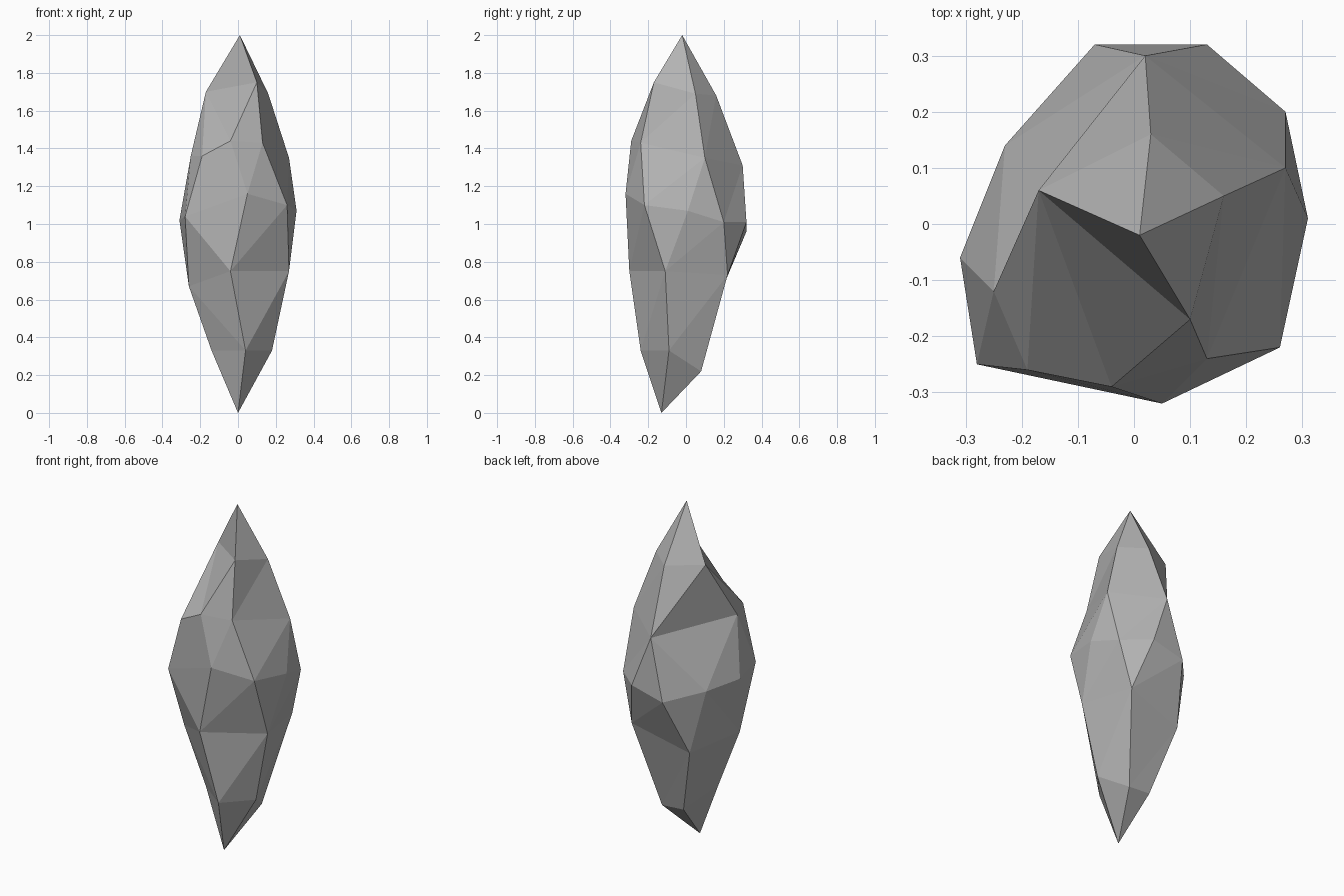
import bpy
import bmesh
from mathutils import Vector

# Remove the default cube only
default_cube = bpy.data.objects.get("Cube")
if default_cube:
    bpy.data.objects.remove(default_cube, do_unlink=True)


def make_material(name, colour):
    material = bpy.data.materials.new(name)
    material.use_nodes = True
    material.diffuse_color = colour
    shader = next(node for node in material.node_tree.nodes if node.type == "BSDF_PRINCIPLED")
    shader.inputs["Base Color"].default_value = colour
    return material


def add_ring(bm, points):
    """Add one chiselled ring, given in hundredths of a unit."""
    return [bm.verts.new(Vector(point) / 100) for point in points]


def cap(bm, tip, ring, flip):
    """Close a ring to a pointed tip with a fan of triangles."""
    for first, second in zip(ring, ring[1:] + ring[:1]):
        bm.faces.new((tip, second, first) if flip else (tip, first, second))


def stitch(bm, upper, lower):
    """Join two rings with triangles, always taking the shorter diagonal."""
    up_count, low_count = len(upper), len(lower)
    i = j = 0
    while i < up_count or j < low_count:
        up, low = upper[i % up_count], lower[j % low_count]
        next_up, next_low = upper[(i + 1) % up_count], lower[(j + 1) % low_count]
        along_top = (next_up.co - low.co).length
        along_bottom = (next_low.co - up.co).length
        if j == low_count or (i < up_count and along_top < along_bottom):
            bm.faces.new((up, low, next_up))
            i += 1
        else:
            bm.faces.new((up, low, next_low))
            j += 1


bm = bmesh.new()

# Pointed ends of the shard
top_tip, = add_ring(bm, [(1, -2, 200)])
bottom_tip, = add_ring(bm, [(0, -13, 0)])

# Rings run anticlockwise from the back, top to bottom
neck = add_ring(bm, [(3, 16, 168), (-17, 6, 170), (10, -17, 175), (16, 5, 169)])
shoulder = add_ring(bm, [
    (2, 30, 131), (-25, -12, 136), (-19, -26, 136),
    (-4, -29, 144), (13, -24, 143), (27, 10, 135)])
waist = add_ring(bm, [
    (13, 32, 101), (-7, 32, 96), (-23, 14, 100), (-31, -6, 102), (-28, -25, 104),
    (5, -32, 116), (26, -22, 110), (31, 1, 107), (27, 20, 101)])
hip = add_ring(bm, [
    (20, 22, 73), (-15, 18, 63), (-26, -13, 67), (-4, -30, 75), (27, -11, 75)])
foot = add_ring(bm, [
    (10, 8, 22), (-4, 8, 23), (-14, -10, 33), (4, -24, 33), (18, -9, 33)])

# Facets
rings = [neck, shoulder, waist, hip, foot]
cap(bm, top_tip, neck, flip=False)
for upper, lower in zip(rings, rings[1:]):
    stitch(bm, upper, lower)
cap(bm, bottom_tip, foot, flip=True)
bmesh.ops.recalc_face_normals(bm, faces=bm.faces[:])

# Rock object with flat facets
mesh = bpy.data.meshes.new("rock_shard")
bm.to_mesh(mesh)
bm.free()
mesh.materials.append(make_material("stone_grey", (0.45, 0.45, 0.45, 1)))
rock = bpy.data.objects.new("rock_shard", mesh)
bpy.context.collection.objects.link(rock)
